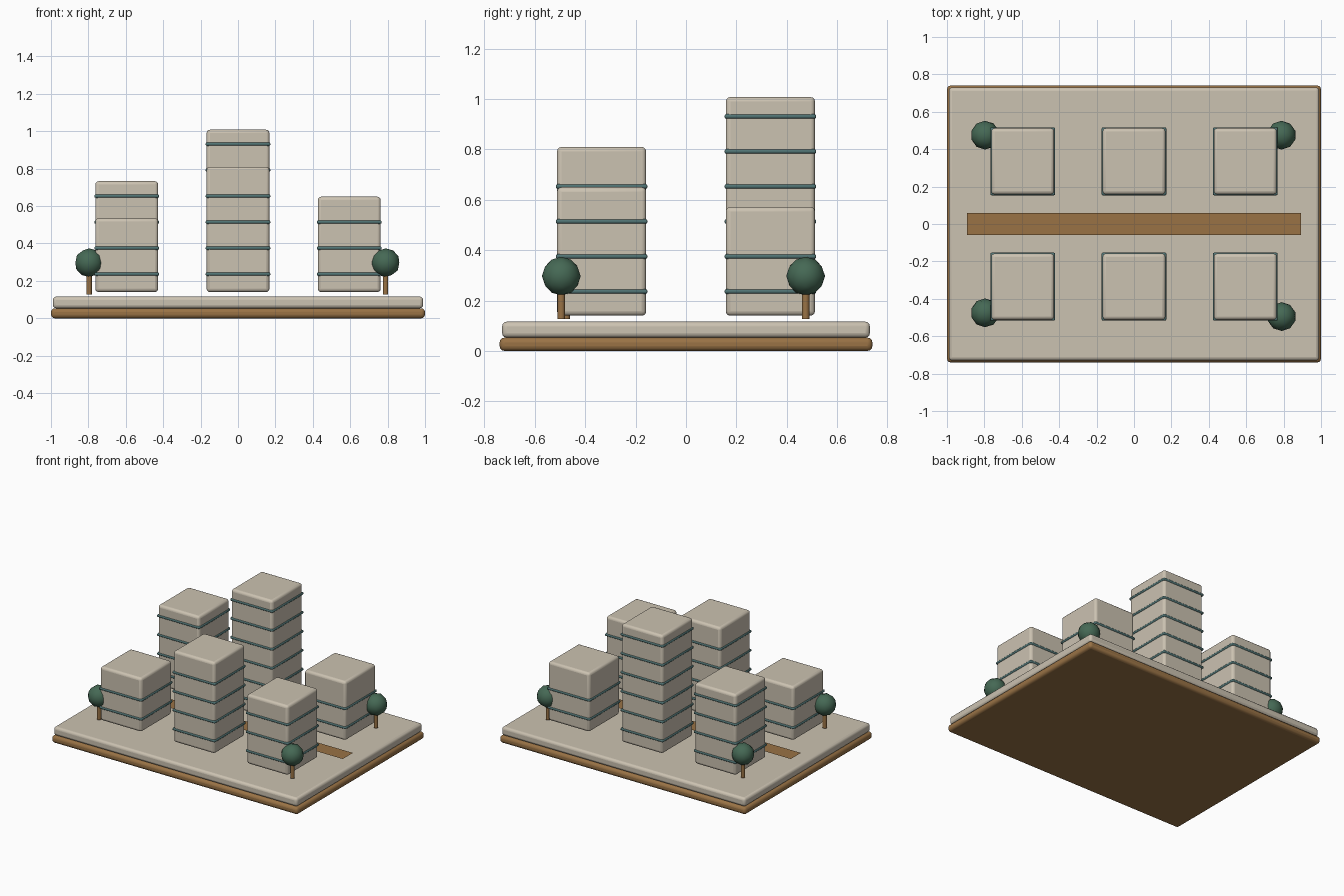
import bpy
import math

if "Cube" in bpy.data.objects:
    bpy.data.objects.remove(bpy.data.objects["Cube"])


def material(name, rgb):
    m = bpy.data.materials.new(name)
    m.diffuse_color = (*rgb, 1)
    m.use_nodes = True
    m.node_tree.nodes["Principled BSDF"].inputs["Base Color"].default_value = m.diffuse_color
    return m


STONE = material("stone", (0.60, 0.54, 0.44))
WOOD = material("wood", (0.32, 0.17, 0.06))
TEAL = material("teal", (0.08, 0.17, 0.17))
GREEN = material("green", (0.06, 0.14, 0.09))


def finish(obj, name, mat):
    obj.name = name
    obj.data.materials.append(mat)
    return obj


def box(name, x, y, z0, z1, sx, sy, bevel, mat, segments=3):
    bpy.ops.mesh.primitive_cube_add(size=1, location=(x, y, (z0 + z1) / 2))
    obj = finish(bpy.context.object, name, mat)
    obj.scale = (sx, sy, z1 - z0)
    bpy.ops.object.transform_apply(location=False, rotation=False, scale=True)
    mod = obj.modifiers.new("rounded_edges", 'BEVEL')
    mod.width = bevel
    mod.segments = segments
    bpy.ops.object.shade_smooth_by_angle(angle=math.radians(35))
    return obj


# Layered base board
box("base_board", 0, 0, 0, 0.053, 2.0, 1.48, 0.02, WOOD)
box("ground_slab", 0, 0, 0.053, 0.116, 1.98, 1.46, 0.018, STONE)

# Street strip, a thin sheet just above the ground
bpy.ops.mesh.primitive_plane_add(size=1, location=(0, 0, 0.126))
street = finish(bpy.context.object, "street", WOOD)
street.scale = (1.785, 0.117, 1)

# Towers: x, y, roof height, number of floor bands
towers = [
    (-0.595, -0.335, 0.535, 2), (0, -0.335, 0.81, 4), (0.595, -0.335, 0.65, 3),
    (-0.595, 0.335, 0.733, 4), (0, 0.335, 1.008, 6), (0.595, 0.335, 0.572, 2),
]
for i, (x, y, top, bands) in enumerate(towers, 1):
    box(f"tower_{i}", x, y, 0.14, top, 0.336, 0.354, 0.018, STONE)
    for k in range(bands):
        z = 0.236 + 0.139 * k
        box(f"tower_{i}_band_{k + 1}", x, y, z - 0.009, z + 0.009,
            0.346, 0.364, 0.007, TEAL, 2)

# Corner trees
trees = [(-0.796, -0.475), (0.789, -0.495), (-0.796, 0.475), (0.789, 0.475)]
for i, (x, y) in enumerate(trees, 1):
    bpy.ops.mesh.primitive_cylinder_add(vertices=10, radius=0.015, depth=0.13,
                                        location=(x, y, 0.192))
    finish(bpy.context.object, f"tree_trunk_{i}", WOOD)
    bpy.ops.object.shade_smooth_by_angle(angle=math.radians(40))
    bpy.ops.mesh.primitive_ico_sphere_add(subdivisions=2, radius=0.077,
                                          location=(x, y, 0.297))
    finish(bpy.context.object, f"tree_crown_{i}", GREEN)
    bpy.ops.object.shade_smooth_by_angle(angle=math.radians(40))
